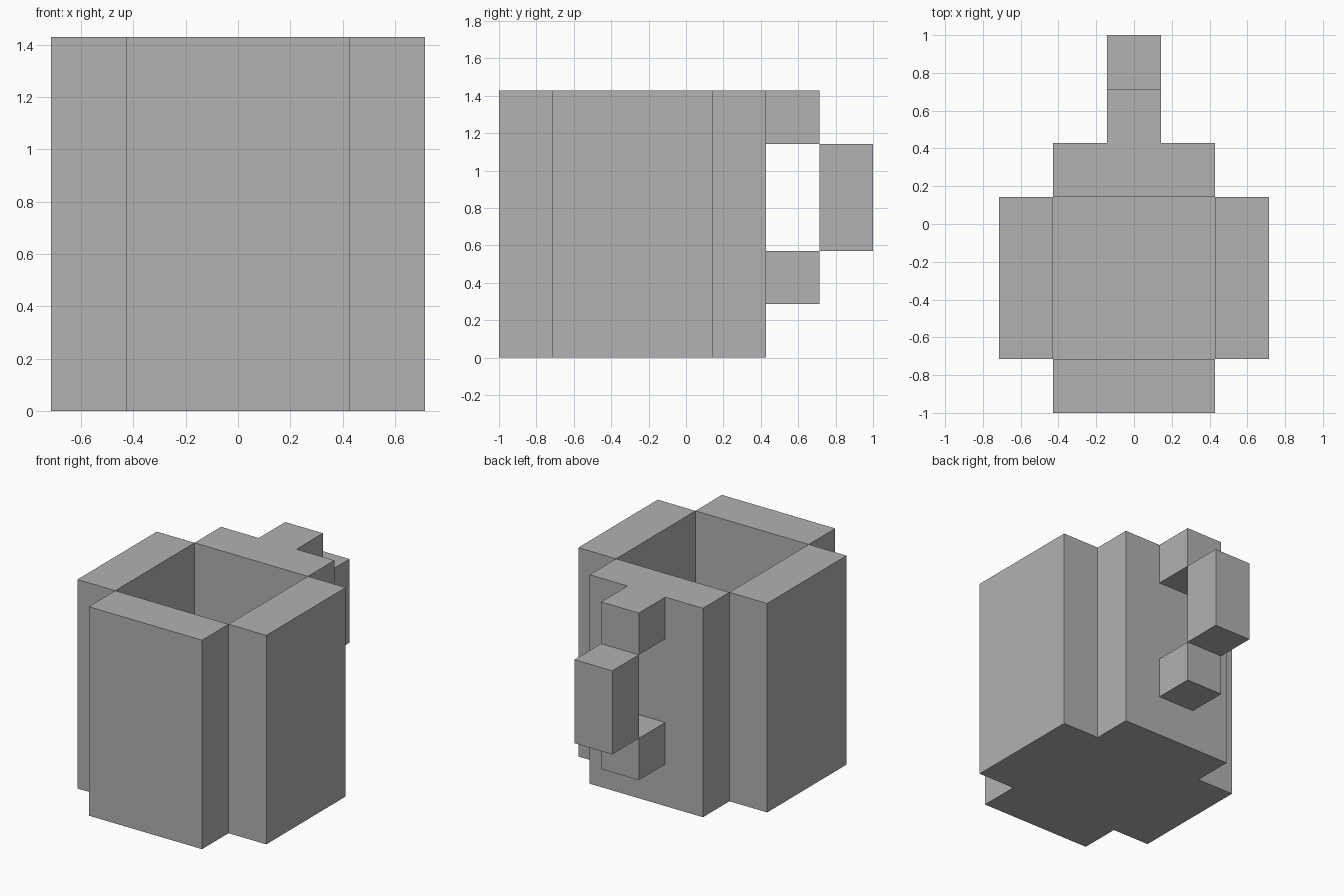
import bpy
import bmesh
from mathutils import Vector

default = bpy.data.objects.get("Cube")
if default:
    bpy.data.objects.remove(default, do_unlink=True)

U = 2 / 7                            # edge of one block
ORIGIN = Vector((-2.5, -3.5, 0))     # grid corner, in blocks

grey = bpy.data.materials.new("plain grey")
grey.use_nodes = True
colour = (0.445, 0.445, 0.445, 1)
grey.diffuse_color = colour
grey.node_tree.nodes["Principled BSDF"].inputs["Base Color"].default_value = colour


def block(xs, ys, zs):
    """All grid cells in three half-open ranges."""
    return {(x, y, z) for x in range(*xs) for y in range(*ys) for z in range(*zs)}


def build(name, cells, solid):
    """Skin the cells, leaving out faces buried inside the whole solid."""
    bm = bmesh.new()
    verts = {}

    def vert(p):
        key = tuple(round(c) for c in p)
        if key not in verts:
            verts[key] = bm.verts.new((Vector(key) + ORIGIN) * U)
        return verts[key]

    for cell in sorted(cells):
        for axis in range(3):
            for side in (0, 1):
                step = Vector((0, 0, 0))
                step[axis] = 2 * side - 1
                if tuple(round(c) for c in Vector(cell) + step) in solid:
                    continue
                a, b = Vector((0, 0, 0)), Vector((0, 0, 0))
                a[(axis + 1) % 3] = b[(axis + 2) % 3] = 1
                start = Vector(cell)
                start[axis] += side
                ring = [start, start + a, start + a + b, start + b]
                if not side:
                    ring.reverse()
                bm.faces.new([vert(p) for p in ring])

    # Merge the small squares into large flat faces
    bmesh.ops.dissolve_limit(bm, angle_limit=0.01, verts=bm.verts[:], edges=bm.edges[:])
    mesh = bpy.data.meshes.new(name)
    bm.to_mesh(mesh)
    bm.free()
    mesh.materials.append(grey)
    obj = bpy.data.objects.new(name, mesh)
    bpy.context.collection.objects.link(obj)


# Cup: cross-shaped column with a square hollow above a one-block floor
cup = block((1, 4), (0, 5), (0, 5)) | block((0, 5), (1, 4), (0, 5))
cup -= block((1, 4), (1, 4), (1, 5))

# Handle: two stubs on the back joined by an outer grip
handle = (block((2, 3), (5, 6), (4, 5)) | block((2, 3), (5, 6), (1, 2))
          | block((2, 3), (6, 7), (2, 4)))

build("cup_body", cup, cup | handle)
build("cup_handle", handle, cup | handle)
